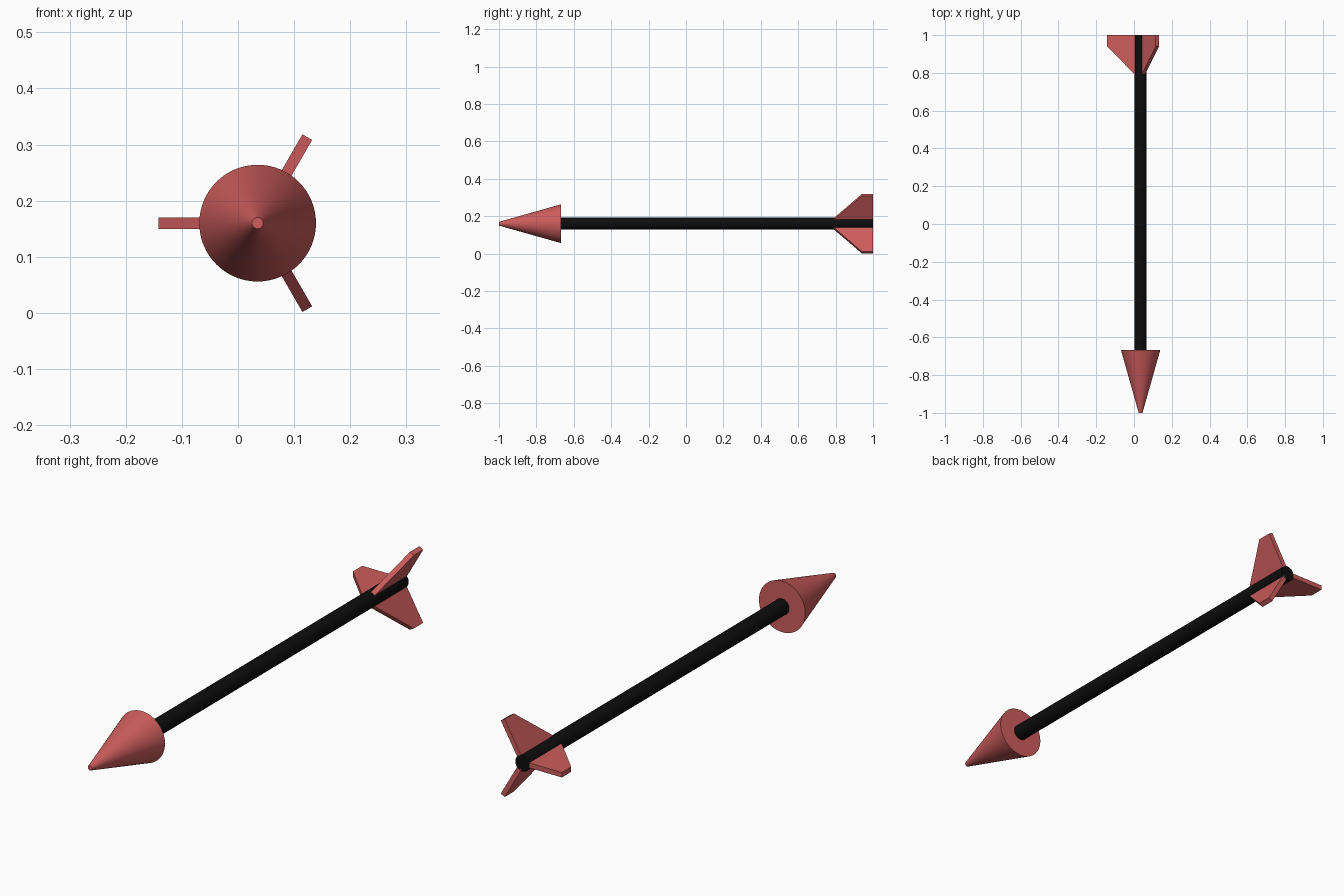
import bpy, bmesh, math
from mathutils import Matrix, Vector

cube = bpy.data.objects.get("Cube")
if cube:
    bpy.data.objects.remove(cube, do_unlink=True)

AXIS_X, AXIS_Z = 0.035, 0.16


def material(name, rgb):
    mat = bpy.data.materials.new(name)
    mat.use_nodes = True
    mat.diffuse_color = (*rgb, 1)
    mat.node_tree.nodes["Principled BSDF"].inputs["Base Color"].default_value = (*rgb, 1)
    return mat


red = material("soft red", (0.61, 0.107, 0.107))
black = material("black", (0.004, 0.004, 0.004))


def round_part(name, mat, y_front, y_back, r_front, r_back):
    """Cylinder or truncated cone lying along the y axis."""
    bpy.ops.mesh.primitive_cone_add(
        vertices=64, radius1=r_front, radius2=r_back, depth=y_back - y_front,
        location=(AXIS_X, (y_front + y_back) / 2, AXIS_Z),
        rotation=(-math.pi / 2, 0, 0))
    obj = bpy.context.object
    obj.name = name
    obj.data.materials.append(mat)
    bpy.ops.object.shade_smooth_by_angle(angle=math.radians(40))


def fin(name, degrees):
    """Swept plate pointing outward from the shaft at the given angle."""
    profile = [(0.025, 0.786), (0.177, 0.94), (0.177, 1.0), (0.025, 1.0)]
    thickness = 0.02
    bm = bmesh.new()
    face = bm.faces.new([bm.verts.new((r, y, -thickness / 2)) for r, y in profile])
    new = bmesh.ops.extrude_face_region(bm, geom=[face])["geom"]
    bmesh.ops.translate(bm, vec=Vector((0, 0, thickness)),
                        verts=[v for v in new if isinstance(v, bmesh.types.BMVert)])
    bmesh.ops.recalc_face_normals(bm, faces=bm.faces)
    bm.transform(Matrix.Rotation(math.radians(degrees), 4, "Y"))
    mesh = bpy.data.meshes.new(name)
    bm.to_mesh(mesh)
    bm.free()
    mesh.materials.append(red)
    obj = bpy.data.objects.new(name, mesh)
    obj.location = (AXIS_X, 0, AXIS_Z)
    bpy.context.collection.objects.link(obj)


# Shaft and blunt-tipped head
round_part("shaft", black, -0.667, 1.0, 0.032, 0.032)
round_part("arrow_head", red, -1.0, -0.667, 0.01, 0.104)

# Three tail fins
for name, angle in (("fin_upper", -60), ("fin_lower", 60), ("fin_right", 180)):
    fin(name, angle)
